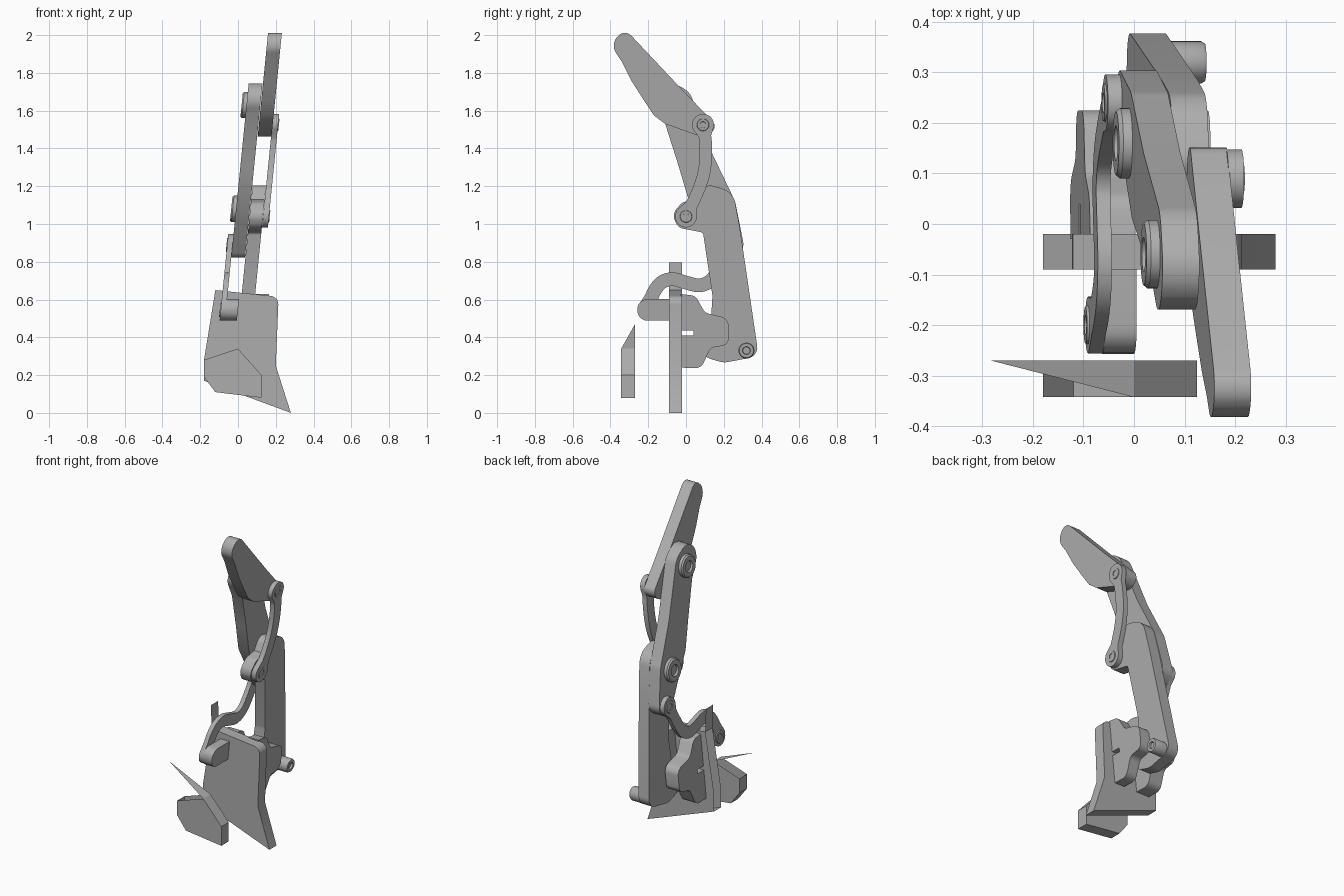
import bpy, bmesh
from math import cos, sin, pi
from mathutils import Vector

if "Cube" in bpy.data.objects:
    bpy.data.objects.remove(bpy.data.objects["Cube"])

LEAN = 0.1          # sideways lean of the whole finger
grey = bpy.data.materials.new("matte grey")
grey.use_nodes = True
grey.diffuse_color = (0.42, 0.42, 0.42, 1)
grey.node_tree.nodes["Principled BSDF"].inputs["Base Color"].default_value = (0.42, 0.42, 0.42, 1)


def finish(name, bm, lean=True):
    if lean:
        for v in bm.verts:
            v.co.x += LEAN * v.co.z
    mesh = bpy.data.meshes.new(name)
    bm.to_mesh(mesh)
    bm.free()
    mesh.materials.append(grey)
    ob = bpy.data.objects.new(name, mesh)
    bpy.context.collection.objects.link(ob)
    bpy.ops.object.select_all(action='DESELECT')
    ob.select_set(True)
    bpy.context.view_layer.objects.active = ob
    bpy.ops.object.shade_smooth_by_angle(angle=0.6)
    return ob


def fillet(corners, steps=6):
    """Outline from (a, b[, radius]) corners with rounded corners."""
    out = []
    for i, c in enumerate(corners):
        p = Vector(c[:2])
        if len(c) == 2:
            out.append(p)
            continue
        d0 = Vector(corners[i - 1][:2]) - p
        d1 = Vector(corners[(i + 1) % len(corners)][:2]) - p
        half = d0.angle(d1) / 2
        t = min(c[2] * cos(half) / sin(half), d0.length * 0.49, d1.length * 0.49)
        a, b = p + d0.normalized() * t, p + d1.normalized() * t
        for k in range(steps + 1):
            s = k / steps
            w = 1.0 - 0.35 * sin(pi * s) * cos(half)
            q = a * (1 - s) ** 2 + p * 2 * s * (1 - s) * w + b * s ** 2
            out.append(q / ((1 - s) ** 2 + 2 * s * (1 - s) * w + s ** 2))
    return out


def prism(name, outline, lo, hi, axis="x", lean=True, drop=None):
    """Extrude an outline along x (outline in y,z) or along y (outline in x,z)."""
    bm = bmesh.new()
    place = (lambda p, d: (d, p[0], p[1])) if axis == "x" else (lambda p, d: (p[0], d, p[1]))
    face = bm.faces.new([bm.verts.new(place(p, lo)) for p in outline])
    ext = bmesh.ops.extrude_face_region(bm, geom=[face])
    move = (hi - lo, 0, 0) if axis == "x" else (0, hi - lo, 0)
    bmesh.ops.translate(bm, vec=move, verts=[g for g in ext["geom"] if isinstance(g, bmesh.types.BMVert)])
    bmesh.ops.recalc_face_normals(bm, faces=bm.faces)
    if drop:
        bm.normal_update()
        bmesh.ops.delete(bm, geom=[f for f in bm.faces if drop(f.normal)], context='FACES')
    return finish(name, bm, lean)


def band(path, r, end_r, steps=5):
    """Outline of a curved strap with round ends."""
    pts = [Vector(p) for p in path]
    ext = [pts[0] * 2 - pts[1]] + pts + [pts[-1] * 2 - pts[-2]]
    mid = []
    for a, b, c, d in zip(ext, ext[1:], ext[2:], ext[3:]):
        for k in range(steps):
            t = k / steps
            mid.append(0.5 * (2 * b + (c - a) * t + (2 * a - 5 * b + 4 * c - d) * t * t
                              + (3 * b - a - 3 * c + d) * t ** 3))
    mid.append(pts[-1])
    left, right = [], []
    for i in range(1, len(mid) - 1):
        p = mid[i]
        if min((p - pts[0]).length, (p - pts[-1]).length) < end_r:
            continue
        d = (mid[i + 1] - mid[i - 1]).normalized()
        n = Vector((-d.y, d.x)) * r
        left.append(p + n)
        right.append(p - n)

    def cap(c, d):
        n = Vector((-d.y, d.x))
        return [c + end_r * (n * cos(a) + d * sin(a)) for a in [-0.3 + (pi + 0.6) * k / 14 for k in range(15)]]
    tail = cap(pts[-1], (mid[-1] - mid[-2]).normalized())
    head = cap(pts[0], (mid[0] - mid[1]).normalized())
    return left + tail + right[::-1] + head


def pin(name, y, z, lo, hi, r, side):
    """Round pin with a bevelled rim and a recessed centre on the outer end."""
    n = 28
    if side > 0:
        lo, hi = hi, lo
    rings = [(hi, r), (lo - side * 0.008, r), (lo, r * 0.9), (lo, r * 0.5), (lo - side * 0.012, r * 0.45)]
    bm = bmesh.new()
    loops = [[bm.verts.new((x, y + q * cos(2 * pi * k / n), z + q * sin(2 * pi * k / n)))
              for k in range(n)] for x, q in rings]
    for a, b in zip(loops, loops[1:]):
        for k in range(n):
            bm.faces.new((a[k], a[(k + 1) % n], b[(k + 1) % n], b[k]))
    bm.faces.new(loops[0])
    bm.faces.new(loops[-1])
    bmesh.ops.recalc_face_normals(bm, faces=bm.faces)
    finish(name, bm)


def sheet(name, pts):
    bm = bmesh.new()
    bm.faces.new([bm.verts.new(p) for p in pts])
    finish(name, bm, lean=False)


# Finger segments
prism("fingertip", fillet([
    (-0.4, 1.95, 0.07), (-0.325, 2.035, 0.07), (-0.01, 1.70), (0.17, 1.515, 0.06), (0.10, 1.455, 0.06),
    (-0.11, 1.53), (-0.17, 1.575), (-0.22, 1.65), (-0.29, 1.76), (-0.34, 1.86)]), -0.042, 0.031)
prism("middle_segment", fillet([
    (-0.19, 1.67, 0.1), (-0.10, 1.765, 0.1), (0.02, 1.70, 0.1), (0.14, 1.37), (0.26, 1.12, 0.1),
    (0.31, 0.87, 0.06), (0.22, 0.80, 0.06), (0.10, 1.0, 0.1), (0.01, 1.14), (-0.04, 1.31), (-0.11, 1.53)]),
    -0.118, -0.045)
prism("base_segment", fillet([
    (-0.075, 1.05, 0.06), (-0.02, 1.115, 0.05), (0.06, 1.13), (0.10, 1.215, 0.07), (0.25, 1.17, 0.1),
    (0.285, 0.98, 0.1), (0.385, 0.30, 0.06), (0.20, 0.265, 0.1), (0.08, 0.30, 0.05), (0.13, 0.45),
    (0.14, 0.62, 0.04), (0.09, 0.955, 0.02), (-0.04, 0.98, 0.05)]), -0.043, 0.028)

# Linkage straps
prism("upper_link", band([(0.09, 1.525), (0.105, 1.42), (0.10, 1.30), (0.07, 1.19), (0.0, 1.04)],
                         0.033, 0.058), 0.029, 0.06)
prism("lower_link", band([(0.24, 0.89), (0.18, 0.77), (0.13, 0.70), (0.07, 0.675), (0.0, 0.69), (-0.07, 0.708),
                          (-0.13, 0.69), (-0.175, 0.63), (-0.20, 0.545)], 0.036, 0.056), -0.146, -0.118)

# Joint pins
for name, y, z, lo, hi, r, side in [
        ("tip_pin", -0.06, 1.63, -0.144, -0.11, 0.068, -1),
        ("knuckle_pin", 0.16, 1.08, -0.144, -0.11, 0.07, -1),
        ("lower_link_rear_pin", 0.24, 0.89, -0.15, -0.11, 0.04, -1),
        ("lower_link_front_pin", -0.20, 0.545, -0.151, -0.11, 0.04, -1),
        ("upper_link_top_pin", 0.09, 1.525, 0.02, 0.064, 0.034, 1),
        ("upper_link_bottom_pin", 0.0, 1.04, 0.02, 0.064, 0.034, 1),
        ("base_pin", 0.32, 0.33, 0.02, 0.107, 0.042, 1)]:
    pin(name, y, z, lo, hi, r, side)

# Palm plate with its upright fin and anchor block
prism("palm_plate", fillet([
    (-0.12, 0.65), (0.215, 0.615, 0.045), (0.20, 0.25), (0.28, 0.0), (-0.18, 0.17), (-0.18, 0.28)]),
    -0.09, -0.02, "y", False, lambda n: n.x < -0.9)
sheet("palm_fin", [(-0.12, -0.09, 0.65), (-0.12, -0.02, 0.65), (-0.123, -0.02, 0.795), (-0.123, -0.09, 0.795)])
prism("anchor_block", fillet([
    (-0.257, 0.603, 0.055), (-0.05, 0.603), (-0.05, 0.488), (-0.257, 0.488, 0.055)]), -0.118, -0.055)

# Hinge brackets behind the palm
bracket = fillet([
    (-0.03, 0.63), (0.05, 0.62, 0.05), (0.10, 0.53, 0.05), (0.225, 0.50, 0.05), (0.225, 0.36, 0.04),
    (0.13, 0.345, 0.04), (0.08, 0.235, 0.05), (-0.03, 0.24), (-0.03, 0.41), (0.04, 0.41), (0.04, 0.435),
    (-0.03, 0.435)])
prism("bracket_left", bracket, 0.031, 0.1)
prism("bracket_right", bracket, -0.15, -0.06)

# Separate front pad with its flared top fin
prism("front_pad", [(-0.18, 0.28), (0, 0.34), (0.125, 0.2), (0.125, 0.08), (-0.12, 0.11), (-0.18, 0.19)],
      -0.343, -0.27, "y", False, lambda n: n.x < -0.2 and n.z > 0.2)
sheet("pad_fin", [(0, -0.343, 0.34), (0, -0.27, 0.34), (-0.285, -0.27, 0.47)])
